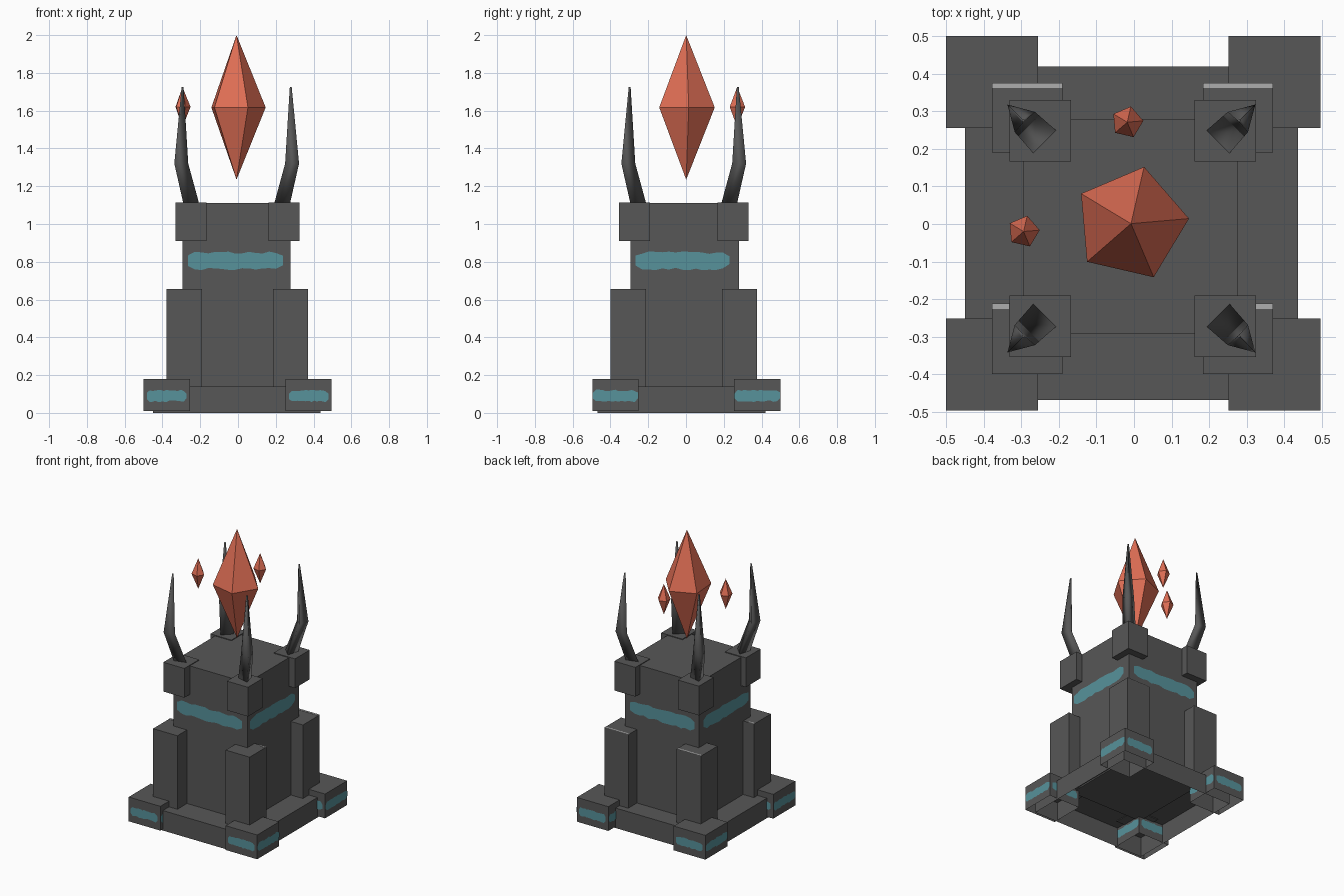
import bpy, bmesh, math, random
from mathutils import Vector

if "Cube" in bpy.data.objects:
    bpy.data.objects.remove(bpy.data.objects["Cube"])

random.seed(4)


def material(name, rgb):
    m = bpy.data.materials.new(name)
    m.diffuse_color = (*rgb, 1)
    m.use_nodes = True
    m.node_tree.nodes["Principled BSDF"].inputs["Base Color"].default_value = m.diffuse_color
    return m


STONE = material("dark stone", (0.095, 0.095, 0.095))
TEAL = material("teal glow", (0.095, 0.29, 0.33))
ORANGE = material("orange crystal", (0.74, 0.155, 0.09))
CHIP = material("pale chipped stone", (0.42, 0.42, 0.42))


def finish(bm, name, mat, smooth=False):
    bmesh.ops.recalc_face_normals(bm, faces=bm.faces)
    mesh = bpy.data.meshes.new(name)
    for f in bm.faces:
        f.smooth = smooth
    bm.to_mesh(mesh)
    bm.free()
    mesh.materials.append(mat)
    ob = bpy.data.objects.new(name, mesh)
    bpy.context.collection.objects.link(ob)
    return ob


def box(name, x, y, z, mat=STONE, open_bottom=False):
    """Box from (min, max) ranges, optionally without its underside."""
    bm = bmesh.new()
    bmesh.ops.create_cube(bm, size=1)
    for v in bm.verts:
        v.co = Vector([a + (c + 0.5) * (b - a) for c, (a, b) in zip(v.co, (x, y, z))])
    bm.normal_update()
    if open_bottom:
        down = [f for f in bm.faces if f.normal.z < -0.5]
        bmesh.ops.delete(bm, geom=down, context='FACES')
        mesh_name = finish(bm, name, mat)
        return mesh_name
    return finish(bm, name, mat)


def band(name, axis, sign, pos, span, z0, z1):
    """Thin ragged teal strip on a wall facing sign * axis."""
    bm = bmesh.new()
    n = 14
    rows = []
    for i in range(n + 1):
        u = span[0] + (span[1] - span[0]) * i / n
        pinch = 0.2 * (z1 - z0) if i in (0, n) else 0
        jit = 0.13 * (z1 - z0)
        lo = z0 + pinch + random.uniform(0, jit)
        hi = z1 - pinch - random.uniform(0, jit)
        p = pos + sign * 0.003
        rows.append([bm.verts.new((p, u, z) if axis == 0 else (u, p, z)) for z in (lo, hi)])
    for a, b in zip(rows, rows[1:]):
        f = bm.faces.new((a[0], b[0], b[1], a[1]))
        f.normal_update()
        if f.normal[axis] * sign < 0:
            f.normal_flip()
    mesh = bpy.data.meshes.new(name)
    bm.to_mesh(mesh)
    bm.free()
    mesh.materials.append(TEAL)
    bpy.context.collection.objects.link(bpy.data.objects.new(name, mesh))


def banded_walls(name, x, y, z0, z1, inset_x, inset_y):
    """Bands on all four walls of a block."""
    for k, sign in ((0, -1), (1, 1)):
        band(name, 1, sign, y[k], (x[0] + inset_x[0], x[1] - inset_x[1]), z0, z1)
        band(name, 0, sign, x[k], (y[0] + inset_y[0], y[1] - inset_y[1]), z0, z1)


def crystal(name, x, y, mid, low, high, r, turn):
    """Five-sided double pyramid."""
    bm = bmesh.new()
    ring = [bm.verts.new((x + r * math.cos(turn + i * math.tau / 5),
                          y + r * math.sin(turn + i * math.tau / 5), mid)) for i in range(5)]
    for z in (low, high):
        tip = bm.verts.new((x, y, z))
        for i in range(5):
            bm.faces.new((ring[i], ring[(i + 1) % 5], tip))
    finish(bm, name, ORANGE)


def horn(sx, sy):
    """Three-sided bent horn with its ridge pointing out to the corner."""
    bm = bmesh.new()
    out = math.atan2(sy, sx)
    rings = []
    # distance from axis, height, radius
    for d, z, r in ((0.245, 1.10, 0.050), (0.299, 1.32, 0.044), (0.287, 1.725, 0.006)):
        rings.append([bm.verts.new((-0.007 + sx * d + r * math.cos(out + i * math.tau / 3),
                                    -0.012 + sy * d + r * math.sin(out + i * math.tau / 3), z))
                      for i in range(3)])
    for a, b in zip(rings, rings[1:]):
        for i in range(3):
            j = (i + 1) % 3
            bm.faces.new((a[i], a[j], b[j], b[i]))
    bm.faces.new(rings[0])
    bm.faces.new(rings[-1])
    finish(bm, "horn", STONE, smooth=True)


# Base slab, hollow underneath, and the central tower
box("base_slab", (-0.45, 0.437), (-0.468, 0.42), (0, 0.14), open_bottom=True)
tower_x, tower_y = (-0.295, 0.277), (-0.293, 0.28)
box("tower", tower_x, tower_y, (0.13, 1.11))
banded_walls("tower_band", tower_x, tower_y, 0.755, 0.855, (0.03, 0.04), (0.025, 0.05))

# Corner parts: foot block, buttress, crown block and horn at each corner
foot = {"x": {-1: (-0.5, -0.255), 1: (0.252, 0.496)}, "y": {-1: (-0.496, -0.252), 1: (0.255, 0.5)}}
pillar = {"x": {-1: (-0.378, -0.19), 1: (0.184, 0.37)}, "y": {-1: (-0.4, -0.212), 1: (0.19, 0.376)}}
crown = {"x": {-1: (-0.331, -0.168), 1: (0.161, 0.325)}, "y": {-1: (-0.354, -0.19), 1: (0.167, 0.33)}}
for sx in (-1, 1):
    for sy in (-1, 1):
        fx, fy = foot["x"][sx], foot["y"][sy]
        box("foot_block", fx, fy, (0.01, 0.18), open_bottom=True)
        banded_walls("foot_band", fx, fy, 0.057, 0.123, (0.018, 0.018), (0.002, 0.002))
        px, py = pillar["x"][sx], pillar["y"][sy]
        box("buttress", px, py, (0.135, 0.655))
        # chipped pale edge along the rear of the buttress top
        if sy > 0:
            box("chipped_edge", px, (py[1] - 0.014, py[1]), (0.654, 0.657), CHIP)
        else:
            edge = (px[0], px[0] + 0.045) if sx < 0 else (px[1] - 0.045, px[1])
            box("chipped_edge", edge, (py[1] - 0.014, py[1]), (0.654, 0.657), CHIP)
        box("crown_block", crown["x"][sx], crown["y"][sy], (0.91, 1.115))
        horn(sx, sy)

# Floating crystals
crystal("large_crystal", -0.008, 0.001, 1.617, 1.235, 2.0, 0.155, math.radians(5))
crystal("small_crystal_left", -0.294, -0.02, 1.62, 1.513, 1.725, 0.043, math.radians(5))
crystal("small_crystal_back", -0.018, 0.271, 1.62, 1.513, 1.725, 0.043, math.radians(5))
